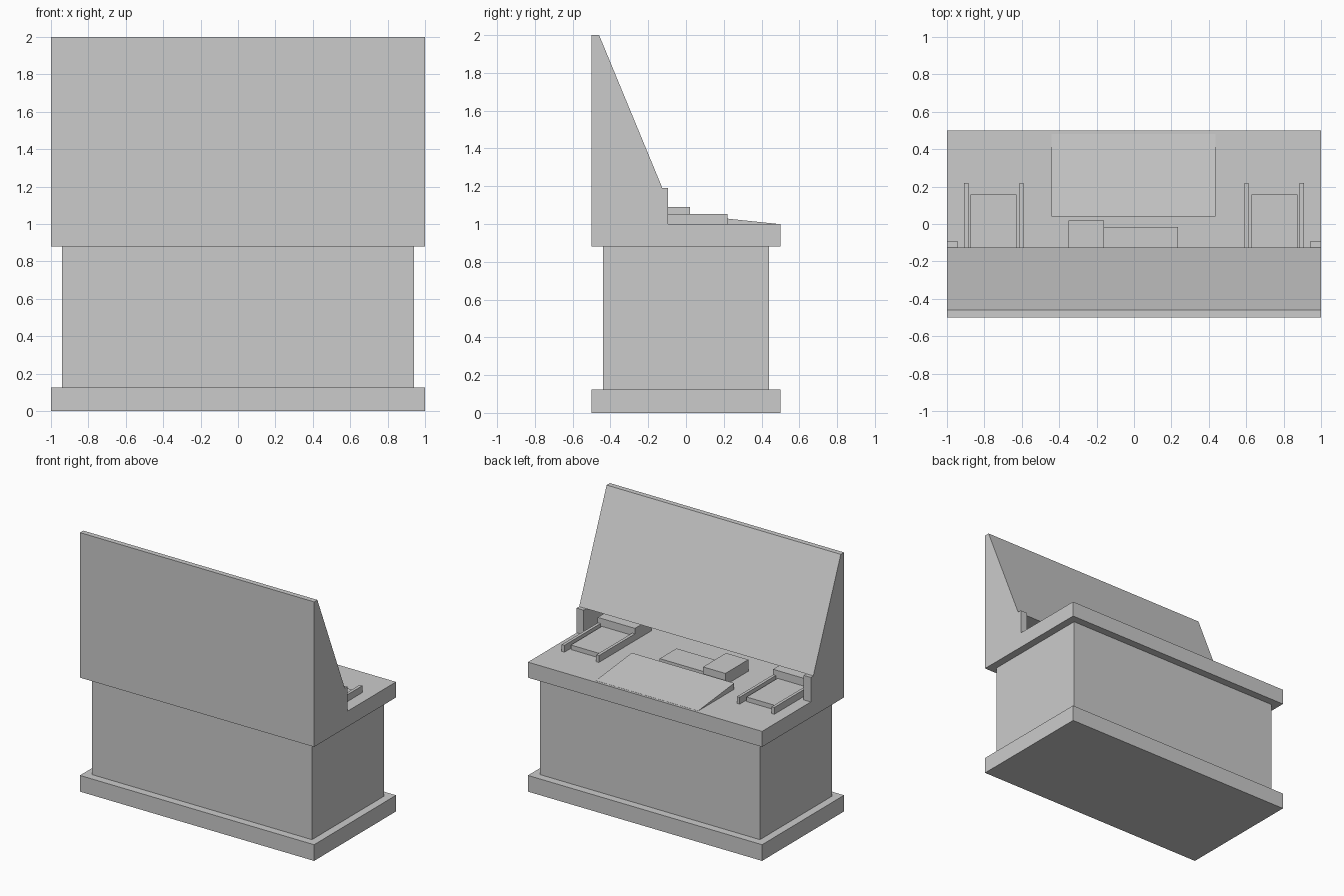
import bpy, bmesh

if "Cube" in bpy.data.objects:
    bpy.data.objects.remove(bpy.data.objects["Cube"])


def box(name, x, y, z):
    """Box from (min, max) ranges."""
    return extrude(name, [(y[0], z[0]), (y[1], z[0]), (y[1], z[1]), (y[0], z[1])], x)


def extrude(name, profile, x):
    """Extrude a (y, z) side profile along x."""
    bm = bmesh.new()
    face = bm.faces.new([bm.verts.new((x[0], y, z)) for y, z in profile])
    ext = bmesh.ops.extrude_face_region(bm, geom=[face])
    moved = [v for v in ext["geom"] if isinstance(v, bmesh.types.BMVert)]
    bmesh.ops.translate(bm, verts=moved, vec=(x[1] - x[0], 0, 0))
    bmesh.ops.recalc_face_normals(bm, faces=bm.faces)
    me = bpy.data.meshes.new(name)
    bm.to_mesh(me)
    bm.free()
    ob = bpy.data.objects.new(name, me)
    bpy.context.collection.objects.link(ob)
    return ob


# Plinth and recessed body
box("plinth", (-1, 1), (-0.5, 0.5), (0, 0.125))
box("body", (-0.94, 0.94), (-0.44, 0.44), (0.125, 0.88))

# Desk top with sloped back panel, hollowed below the slope between two posts
desk = extrude("desk_and_panel", [
    (-0.5, 0.88), (0.5, 0.88), (0.5, 1.0), (-0.094, 1.0), (-0.094, 1.19),
    (-0.125, 1.19), (-0.46, 2.0), (-0.5, 2.0)], (-1, 1))
cutter = box("recess_cutter", (-0.94, 0.94), (-0.46, 0.0), (1.0, 1.19))
cutter.hide_render = True
cutter.hide_viewport = True
cutter.display_type = 'WIRE'
mod = desk.modifiers.new("recess", 'BOOLEAN')
mod.operation = 'DIFFERENCE'
mod.solver = 'EXACT'
mod.object = cutter

# Sloped control board, flat pad and raised block in the middle
extrude("control_board", [(0.04, 0.99), (0.48, 0.99), (0.48, 1.001), (0.04, 1.047)],
        (-0.44, 0.435))
box("flat_pad", (-0.16, 0.235), (-0.22, -0.015), (0.99, 1.035))
box("raised_block", (-0.35, -0.16), (-0.26, 0.02), (0.99, 1.09))

# Railed tray on each side
for side, s in (("right", 1), ("left", -1)):
    def span(a, b):
        return tuple(sorted((s * a, s * b)))
    box(side + "_inner_rail", span(0.59, 0.613), (-0.22, 0.22), (0.99, 1.053))
    box(side + "_outer_rail", span(0.885, 0.908), (-0.22, 0.22), (0.99, 1.053))
    box(side + "_tray", span(0.628, 0.873), (-0.22, 0.157), (0.99, 1.035))
    box(side + "_tray_back", span(0.59, 0.908), (-0.42, -0.22), (0.99, 1.095))
